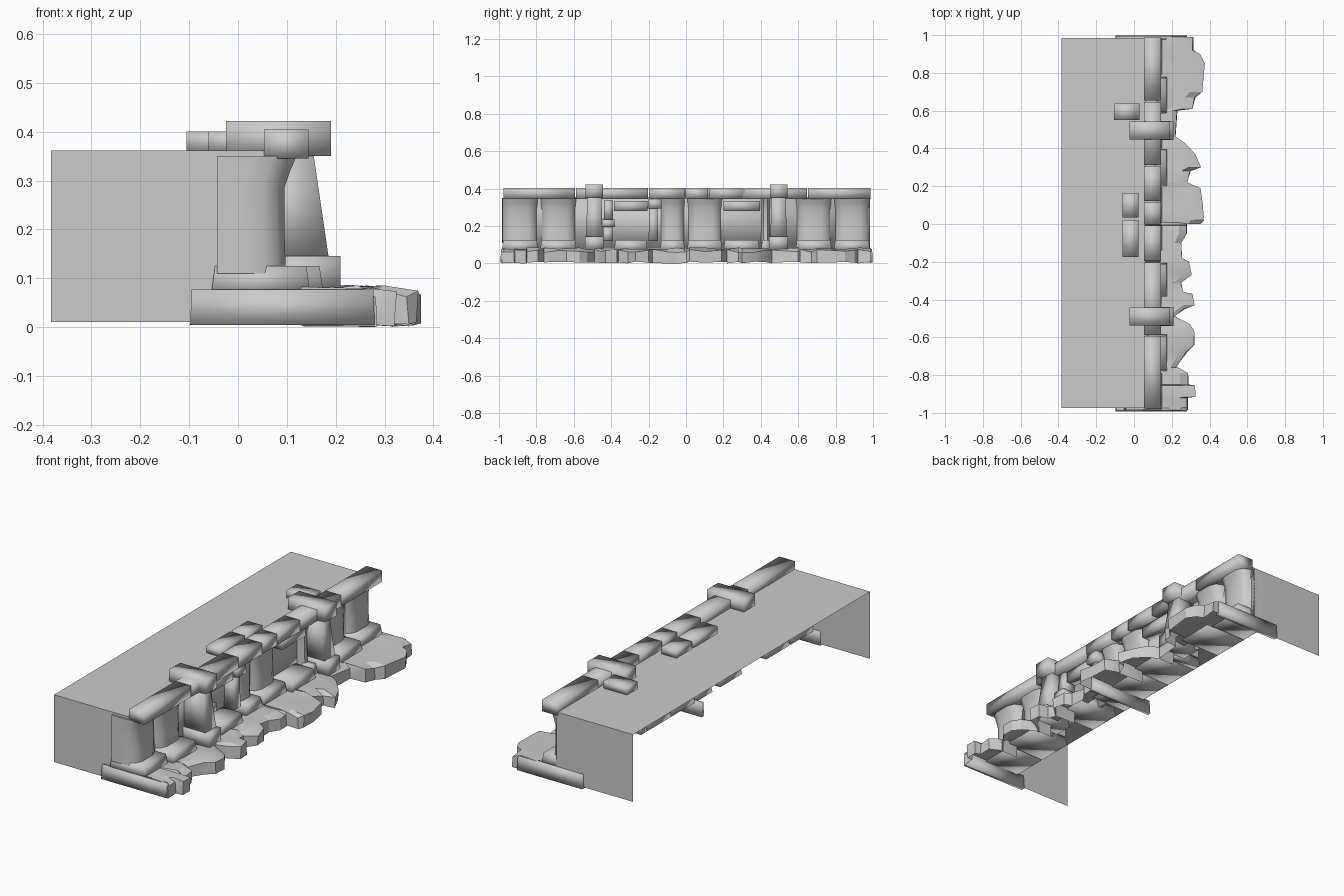
import bpy, bmesh, math, random

random.seed(4)
cube = bpy.data.objects.get("Cube")
if cube:
    bpy.data.objects.remove(cube, do_unlink=True)

stone = bpy.data.materials.new("stone grey")
stone.use_nodes = True
grey = (0.6, 0.6, 0.6, 1)
stone.diffuse_color = grey
stone.node_tree.nodes["Principled BSDF"].inputs["Base Color"].default_value = grey


def finish(name, bm, angle):
    """Turn a bmesh into a named, shaded stone object."""
    mesh = bpy.data.meshes.new(name)
    bm.to_mesh(mesh)
    bm.free()
    obj = bpy.data.objects.new(name, mesh)
    bpy.context.collection.objects.link(obj)
    mesh.materials.append(stone)
    bpy.ops.object.select_all(action="DESELECT")
    obj.select_set(True)
    bpy.context.view_layer.objects.active = obj
    bpy.ops.object.shade_smooth_by_angle(angle=math.radians(angle))


def loft(name, rings, closed=True, angle=100):
    """Skin a stack of equal rings, as a capped solid or as an open shell."""
    bm = bmesh.new()
    loops = [[bm.verts.new(p) for p in ring] for ring in rings]
    count = len(rings[0])
    for low, high in zip(loops, loops[1:]):
        for i in range(count if closed else count - 1):
            j = (i + 1) % count
            bm.faces.new((low[i], low[j], high[j], high[i]))
    if closed:
        bm.faces.new(loops[0][::-1])
        bm.faces.new(loops[-1])
    finish(name, bm, angle)


def block(name, x, y, z, taper=0.0):
    """Soft-shaded box whose top is drawn in by taper."""
    rings = []
    for height, t in zip(z, (0, taper)):
        rings.append([(x[0] + t, y[0] + t, height), (x[1] - t, y[0] + t, height),
                      (x[1] - t, y[1] - t, height), (x[0] + t, y[1] - t, height)])
    loft(name, rings)


def column(name, y):
    """Rounded wall stone that flares forward under the coping."""
    mid, half = (y[0] + y[1]) / 2, (y[1] - y[0]) / 2
    rings = []
    for z, front in ((.11, .098), (.2, .095), (.285, .095), (.32, .107), (.35, .12)):
        side = [(-.043, 1), (front - .085, 1), (front - .045, .95),
                (front - .015, .8), (front, .45)]
        full = [(x, -w) for x, w in side] + [(x, w) for x, w in reversed(side)]
        rings.append([(x, mid + w * half, z) for x, w in full])
    loft(name, rings, angle=50)


def rock(name, edge):
    """Rough hollow shell from its outer edge, given as (y, x) going up in y."""
    inside = .13
    plan = [(inside, edge[0][0])] + [(x, y) for y, x in edge] + [(inside, edge[-1][0])]
    low = [(x, y, random.uniform(0, .01)) for x, y in plan]
    high = [(x + random.uniform(-.006, .006), y, random.uniform(.058, .076)) for x, y in plan]
    crown = [(inside + (x - inside) * .72, y, random.uniform(.074, .086)) for x, y in plan]
    inner = [(inside, y, .074) for x, y in plan]
    loft(name, [low, high, crown, inner], closed=False, angle=25)


# Open deck: one top sheet and two end sheets
bm = bmesh.new()
near, far, left, right, base, deck = -.975, .985, -.383, .06, .01, .362
corners = {(x, y, z): bm.verts.new((x, y, z))
           for x in (left, right) for y in (near, far) for z in (base, deck)}
for keys in (((left, near, deck), (right, near, deck), (right, far, deck), (left, far, deck)),
             ((left, near, base), (right, near, base), (right, near, deck), (left, near, deck)),
             ((right, far, base), (left, far, base), (left, far, deck), (right, far, deck))):
    bm.faces.new([corners[k] for k in keys])
finish("deck", bm, angle=30)

# Wall core behind the columns
block("wall_core", (.04, .06), (near, far), (.08, .355))

# Wall columns with their plinths
spans = [(-.985, -.79), (-.78, -.585), (-.14, -.005), (.005, .195),
         (.4, .45), (.585, .78), (.79, .985)]
for n, span in enumerate(spans):
    column(f"wall_column_{n}", span)
    front = .175 if n in (1, 5) else .148
    block(f"plinth_{n}", (-.055, front), span, (.068, .125), taper=.008)

# Recessed bays with lintels and sills
for n, (a, b) in enumerate(((-.385, -.205), (.2, .395))):
    block(f"lintel_{n}", (.06, .115), (a, b), (.28, .335))
    block(f"sill_{n}", (-.055, .175), (a, b), (.068, .125), taper=.008)

# Small stacked stones beside the first bay
for n, (a, b, low, high, front) in enumerate((
        (-.445, -.39, .12, .195, .13), (-.455, -.38, .195, .235, .145),
        (-.44, -.39, .235, .34, .125), (-.2, -.15, .12, .295, .12),
        (-.205, -.13, .295, .345, .14))):
    block(f"stacked_stone_{n}", (.05, front), (a, b), (low, high), taper=.003)

# Two pillars with bases and wide caps
for n, mid in enumerate((-.49, .495)):
    block(f"pillar_base_{n}", (.05, .21), (mid - .05, mid + .05), (.07, .145))
    rings = []
    for z, front, half in ((.14, .186, .044), (.352, .155, .038)):
        rings.append([(.05, mid - half, z), (front, mid - half, z),
                      (front, mid + half, z), (.05, mid + half, z)])
    loft(f"pillar_shaft_{n}", rings)
    block(f"pillar_cap_{n}", (-.025, .19), (mid - .047, mid + .047), (.35, .422))

# Coping stones along the wall top
joints = (-.98, -.59, -.2, -.005, .12, .31, .65, .99)
for n, (a, b) in enumerate(zip(joints, joints[1:])):
    block(f"coping_{n}", (.053, .144), (a + .003, b - .003), (.345, .404))

# Loose stones lying on the deck
for n, (x, y) in enumerate((((-.105, .03), (.55, .638)), ((-.06, .025), (.035, .165)),
                            ((-.06, .025), (-.175, .02)))):
    block(f"deck_stone_{n}", x, y, (.358, .4))

# Rough rocks along the foot of the wall
rock("rock_a", [(-.985, .285), (-.92, .285), (-.915, .32), (-.855, .32), (-.85, .29),
                (-.79, .285), (-.76, .23)])
rock("rock_b", [(-.76, .22), (-.68, .28), (-.64, .32), (-.57, .32), (-.53, .29), (-.49, .22)])
rock("rock_c", [(-.49, .21), (-.45, .27), (-.43, .315), (-.37, .31), (-.36, .26), (-.31, .25)])
rock("rock_d", [(-.31, .25), (-.27, .3), (-.2, .29), (-.18, .255), (-.1, .25),
                (-.05, .28), (0, .28)])
rock("rock_e", [(0, .35), (.02, .365), (.1, .36), (.19, .35), (.22, .28)])
rock("rock_f", [(.22, .28), (.28, .3), (.3, .35), (.37, .32), (.43, .265), (.46, .22)])
rock("rock_g", [(.46, .22), (.6, .23), (.61, .31), (.67, .325), (.7, .36), (.85, .375),
                (.9, .345), (.92, .315), (.99, .315)])

# Rock returns that reach under the wall at both ends and the middle
for name, span in (("near_return", (-.992, -.97)), ("middle_return", (-.01, .01)),
                   ("far_return", (.975, .998))):
    block(name, (-.098, .28), span, (.004, .077), taper=.003)
